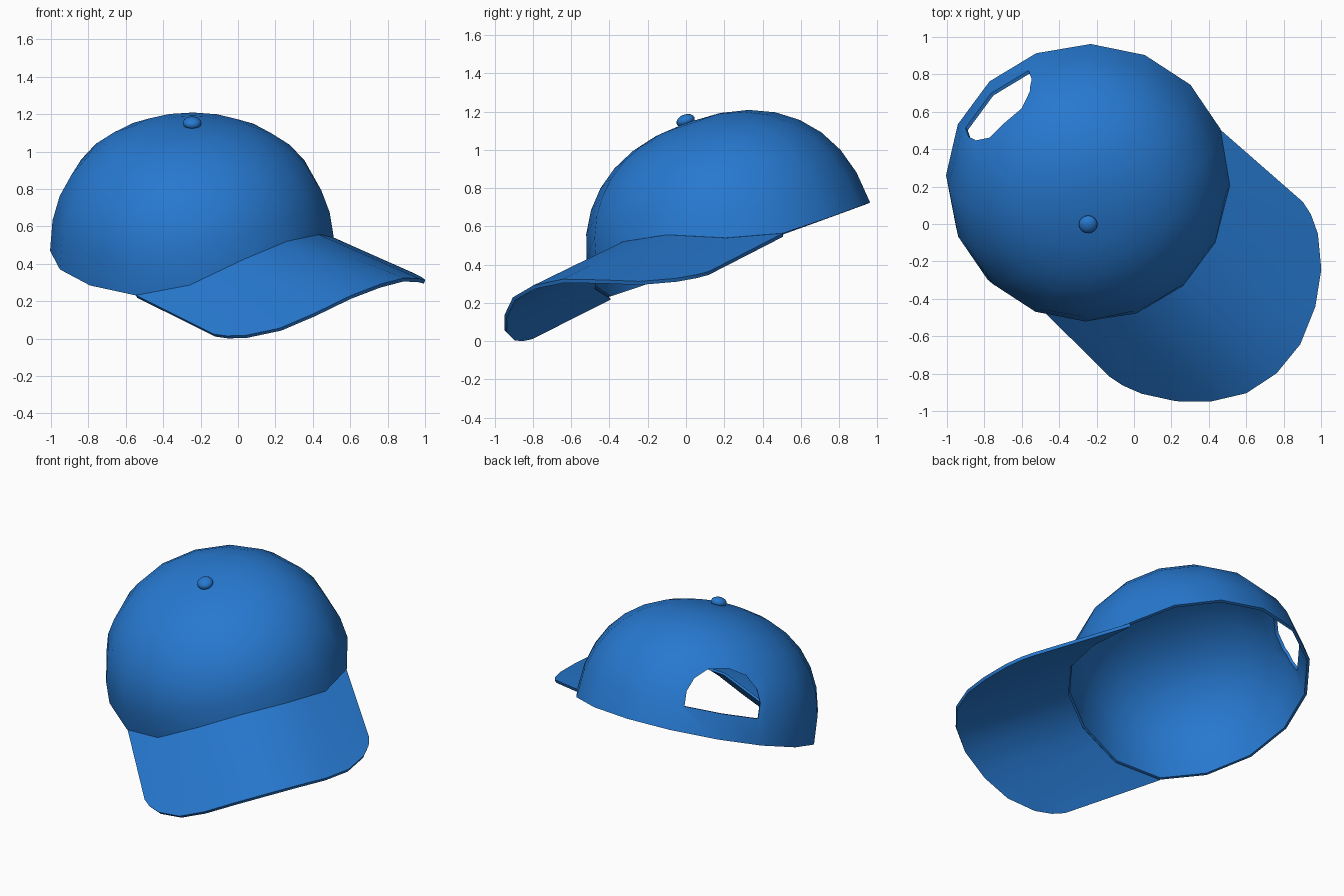
import bpy, bmesh, math
from mathutils import Matrix, Vector

if "Cube" in bpy.data.objects:
    bpy.data.objects.remove(bpy.data.objects["Cube"])

# Cap frame: local -y is forward, x sideways, z along the crown axis
PLACE = (Matrix.Translation((-0.245, 0.25, 0.46)) @ Matrix.Rotation(math.radians(20), 4, 'X')
         @ Matrix.Rotation(math.radians(44), 4, 'Z'))
R, H, P = 0.76, 0.725, 2.3            # crown radius, height, roundness
STEP = math.radians(22.5)
ARCH = [0.255, 0.21, 0.09, 0.01]      # rim height from the front centre to brim corner

blue = bpy.data.materials.new("cap_blue")
blue.diffuse_color = (0.02, 0.19, 0.63, 1)
blue.use_nodes = True
blue.node_tree.nodes["Principled BSDF"].inputs["Base Color"].default_value = blue.diffuse_color


def rim_height(a):
    k = abs(a) / STEP
    i = int(k + 1e-6)
    if i >= 3:
        return ARCH[3] if i == 3 and k < 3.01 else 0.005
    return ARCH[i] + (ARCH[i + 1] - ARCH[i]) * (k - i)


def crown_radius(h):
    return R * (1 - (h / H) ** P) ** (1 / P)


def make(name, bm):
    me = bpy.data.meshes.new(name)
    bm.to_mesh(me)
    bm.free()
    ob = bpy.data.objects.new(name, me)
    bpy.context.collection.objects.link(ob)
    me.materials.append(blue)
    ob.matrix_world = PLACE
    return ob


def grid(name, rows, closed=False):
    """Skin rows of points, facing upward."""
    bm = bmesh.new()
    vs = [[bm.verts.new(p) for p in row] for row in rows]
    n = len(rows[0])
    for a, b in zip(vs, vs[1:]):
        for i in range(n if closed else n - 1):
            j = (i + 1) % n
            bm.faces.new((a[i], a[j], b[j], b[i]))
    bmesh.ops.remove_doubles(bm, verts=bm.verts, dist=1e-4)
    bm.normal_update()
    if sum(f.normal.z * f.calc_area() for f in bm.faces) < 0:
        bmesh.ops.reverse_faces(bm, faces=bm.faces)
    return make(name, bm)


def finish(ob, angle=40):
    bpy.ops.object.select_all(action='DESELECT')
    ob.select_set(True)
    bpy.context.view_layer.objects.active = ob
    for m in list(ob.modifiers):
        bpy.ops.object.modifier_apply(modifier=m.name)
    bpy.ops.object.shade_smooth_by_angle(angle=math.radians(angle))


def thicken(ob, t):
    m = ob.modifiers.new("thickness", 'SOLIDIFY')
    m.thickness = t
    m.offset = -1


# Crown: sixteen-sided dome whose front rim arches up to the brim
rows = []
for j in range(9):
    row = []
    for i in range(-8, 8):
        a = i * STEP
        t0 = math.asin((rim_height(a) / H) ** (P / 2))
        t = t0 + (math.pi / 2 - t0) * j / 8
        r = R * max(0, math.cos(t)) ** (2 / P) if j < 8 else 0
        row.append((r * math.sin(a), -r * math.cos(a), H * math.sin(t) ** (2 / P)))
    rows.append(row)
crown = grid("crown", rows, closed=True)
thicken(crown, 0.018)

# Half-moon opening at the back, above the strap
outline = [(-0.235, 0.165), (0.235, 0.165), (0.235, 0.26), (0.2, 0.34), (0.12, 0.41),
           (0, 0.435), (-0.12, 0.41), (-0.2, 0.34), (-0.235, 0.26)]
bm = bmesh.new()
face = bm.faces.new([bm.verts.new((x, 0.3, z)) for x, z in outline])
ext = bmesh.ops.extrude_face_region(bm, geom=[face])
bmesh.ops.translate(bm, vec=Vector((0, 0.8, 0)),
                    verts=[v for v in ext['geom'] if isinstance(v, bmesh.types.BMVert)])
bmesh.ops.recalc_face_normals(bm, faces=bm.faces)
cutter = make("opening_cutter", bm)
cutter.hide_render = True
cut = crown.modifiers.new("opening", 'BOOLEAN')
cut.operation = 'DIFFERENCE'
cut.solver = 'EXACT'
cut.object = cutter
bpy.context.view_layer.update()
finish(crown)
bpy.data.objects.remove(cutter)

# Brim: arched sheet from the crown rim to a rounded outer edge (side, forward, height)
edge = [(0, 1.45, 0.2), (0.2, 1.425, 0.178), (0.39, 1.345, 0.105), (0.54, 1.235, 0.03),
        (0.655, 1.09, -0.02), (0.7, 0.99, -0.038), (0.717, 0.91, -0.045)]
inner, outer = [], []
for k in range(-6, 7):
    a = k * STEP / 2
    h = rim_height(a)
    r = crown_radius(h) * (0.995 if k % 2 == 0 else 0.975)
    inner.append(Vector((r * math.sin(a), -r * math.cos(a), h)))
    s, f, z = edge[abs(k)]
    outer.append(Vector((math.copysign(s, k), -f, z)))
brim = grid("brim", [[p.lerp(q, t / 4) for p, q in zip(inner, outer)] for t in range(5)])
thicken(brim, 0.02)
finish(brim)

# Button on top
bm = bmesh.new()
bmesh.ops.create_uvsphere(bm, u_segments=16, v_segments=8, radius=0.05)
bmesh.ops.scale(bm, vec=(1, 1, 0.65), verts=bm.verts)
bmesh.ops.translate(bm, vec=(0, 0, H + 0.012), verts=bm.verts)
finish(make("top_button", bm))
